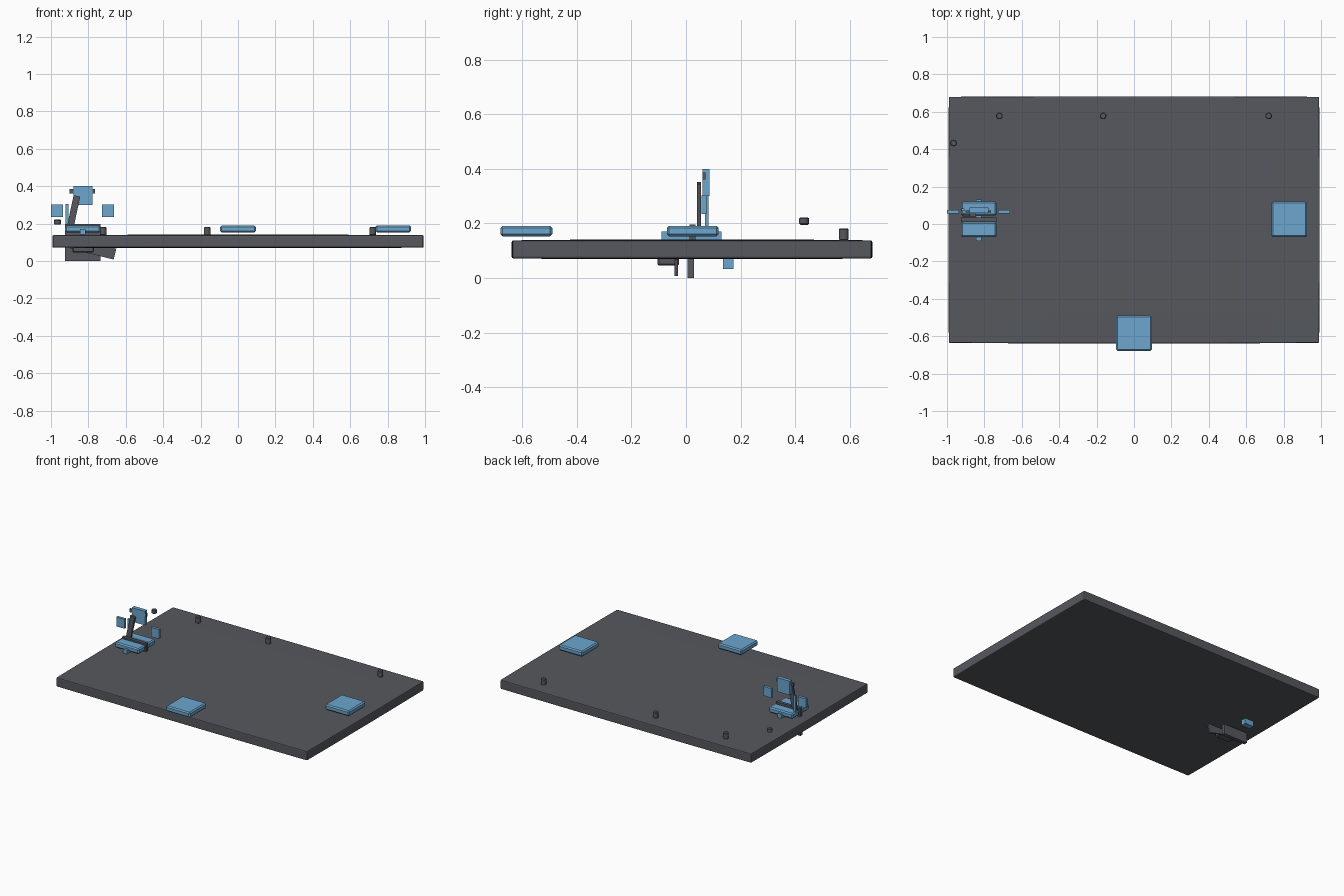
import bpy, bmesh, math
from mathutils import Matrix, Vector

if "Cube" in bpy.data.objects:
    bpy.data.objects.remove(bpy.data.objects["Cube"])


def material(name, rgb):
    m = bpy.data.materials.new(name)
    m.diffuse_color = (*rgb, 1)
    m.use_nodes = True
    m.node_tree.nodes["Principled BSDF"].inputs["Base Color"].default_value = m.diffuse_color
    return m


DARK = material("dark grey", (0.092, 0.098, 0.112))
BLUE = material("light blue", (0.15, 0.38, 0.61))


def finish(name, bm, mat, bevel=0, segments=1):
    bmesh.ops.recalc_face_normals(bm, faces=bm.faces)
    me = bpy.data.meshes.new(name)
    bm.to_mesh(me)
    bm.free()
    me.materials.append(mat)
    ob = bpy.data.objects.new(name, me)
    bpy.context.collection.objects.link(ob)
    if bevel:
        mod = ob.modifiers.new("bevel", "BEVEL")
        mod.width, mod.segments = bevel, segments
        mod.limit_method = "ANGLE"
    return ob


def box(name, xs, ys, zs, mat, bevel=0, tilt=0):
    """Box from its x, y and z ranges, optionally tilted about y."""
    size = [b - a for a, b in (xs, ys, zs)]
    mid = Vector([(a + b) / 2 for a, b in (xs, ys, zs)])
    bm = bmesh.new()
    bmesh.ops.create_cube(bm, size=1)
    bm.transform(Matrix.Translation(mid) @ Matrix.Rotation(tilt, 4, "Y") @ Matrix.Diagonal((*size, 1)))
    return finish(name, bm, mat, bevel)


def peg(name, x, y, z0, z1):
    bm = bmesh.new()
    bmesh.ops.create_cone(bm, cap_ends=True, segments=16, radius1=0.018, radius2=0.018, depth=z1 - z0)
    bm.transform(Matrix.Translation((x, y, (z0 + z1) / 2)))
    return finish(name, bm, DARK, 0.004)


# Broad slab whose faces swell very slightly towards the middle
bm = bmesh.new()
bmesh.ops.create_cube(bm, size=2)
bmesh.ops.subdivide_edges(bm, edges=[e for e in bm.edges if abs(e.verts[0].co.z - e.verts[1].co.z) < 0.1],
                          cuts=7, use_grid_fill=True)
for v in bm.verts:
    x, y, z = v.co
    swell = (1 - x ** 4) * (1 - y ** 4)
    v.co = (x * (0.990 + 0.003 * (1 - y * y)),
            0.022 + y * (0.658 + 0.003 * (1 - x * x)),
            0.105 + z * (0.033 + 0.003 * swell))
finish("slab", bm, DARK, 0.006, 2)

# Square pads
box("front_pad", (-0.095, 0.095), (-0.68, -0.49), (0.153, 0.191), BLUE, 0.008)
box("right_pad", (0.735, 0.925), (-0.07, 0.12), (0.153, 0.191), BLUE, 0.008)
box("left_pad_front", (-0.925, -0.735), (-0.07, 0.01), (0.153, 0.191), BLUE, 0.008)
box("left_pad_back", (-0.925, -0.735), (0.045, 0.12), (0.153, 0.191), BLUE, 0.008)
box("left_pad_rail", (-0.845, -0.815), (-0.09, 0.13), (0.142, 0.17), BLUE)

# Pegs along the back, and one raised peg at the left
for i, px in enumerate((-0.72, -0.165, 0.72)):
    peg(f"back_peg_{i + 1}", px, 0.578, 0.138, 0.182)
peg("raised_peg", -0.965, 0.433, 0.195, 0.222)

# Upright fixture over the left pad
box("leaning_post", (-0.898, -0.862), (0.04, 0.055), (0.17, 0.35), DARK, tilt=math.radians(12))
box("top_plate", (-0.88, -0.778), (0.06, 0.087), (0.30, 0.40), BLUE)
box("top_rod", (-0.90, -0.765), (0.061, 0.072), (0.362, 0.386), DARK)
for side, x0 in (("left", -1.0), ("right", -0.727)):
    box(f"{side}_side_block", (x0, x0 + 0.064), (0.056, 0.075), (0.235, 0.302), BLUE)
box("thin_strip", (-0.921, -0.906), (0.07, 0.082), (0.185, 0.305), BLUE)

# Dark plates passing beneath the slab
box("cross_plate_upper", (-0.925, -0.735), (0.012, 0.035), (0.13, 0.197), DARK)
box("cross_plate_lower", (-0.925, -0.735), (0.005, 0.03), (0.0, 0.08), DARK)
box("tilted_plate", (-0.894, -0.654), (-0.042, -0.030), (0.036, 0.096), DARK, tilt=math.radians(14))
box("under_block", (-0.885, -0.77), (-0.105, -0.025), (0.045, 0.08), DARK, 0.006)
box("under_tab", (-0.86, -0.79), (0.135, 0.175), (0.033, 0.08), BLUE)
